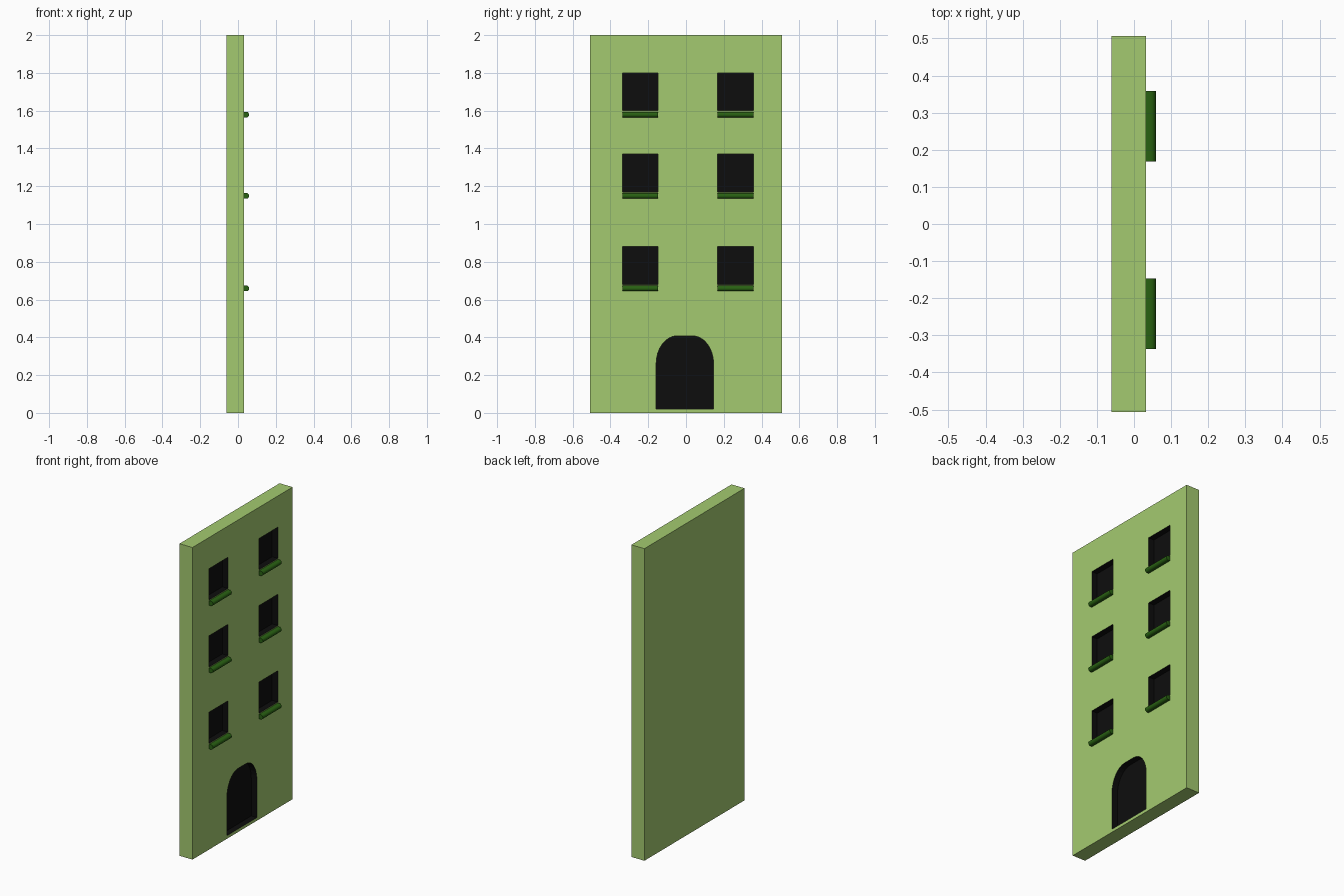
import bpy, bmesh
from math import sin, cos, pi

if "Cube" in bpy.data.objects:
    bpy.data.objects.remove(bpy.data.objects["Cube"])


def material(name, rgb):
    m = bpy.data.materials.new(name)
    m.diffuse_color = (*rgb, 1)
    m.use_nodes = True
    m.node_tree.nodes["Principled BSDF"].inputs["Base Color"].default_value = m.diffuse_color
    return m


def new_object(name, bm, mats=()):
    bmesh.ops.recalc_face_normals(bm, faces=bm.faces)
    me = bpy.data.meshes.new(name)
    bm.to_mesh(me)
    bm.free()
    ob = bpy.data.objects.new(name, me)
    bpy.context.collection.objects.link(ob)
    for m in mats:
        me.materials.append(m)
    return ob


def extrude(bm, points, offset):
    face = bm.faces.new([bm.verts.new(p) for p in points])
    new = bmesh.ops.extrude_face_region(bm, geom=[face])["geom"]
    bmesh.ops.translate(bm, vec=offset,
                        verts=[v for v in new if isinstance(v, bmesh.types.BMVert)])


def rect(x, y0, y1, z0, z1):
    return [(x, y0, z0), (x, y1, z0), (x, y1, z1), (x, y0, z1)]


green = material("wall_green", (0.37, 0.59, 0.16))
dark_green = material("sill_green", (0.022, 0.12, 0.006))
black = material("opening_black", (0.004, 0.004, 0.004))

BACK, FRONT, DEPTH = -0.06, 0.032, 0.04
COLUMNS = [(-0.337, -0.147), (0.168, 0.358)]
FLOORS = [0.68, 1.17, 1.60]

# Wall slab
bm = bmesh.new()
extrude(bm, rect(BACK, -0.507, 0.507, 0, 2), (FRONT - BACK, 0, 0))
wall = new_object("wall", bm, (green, black))

# Cutter for window recesses and arched doorway
bm = bmesh.new()
inner, out = FRONT - DEPTH, (DEPTH + 0.05, 0, 0)
for z in FLOORS:
    for y0, y1 in COLUMNS:
        extrude(bm, rect(inner, y0, y1, z, z + 0.2), out)
arch = [(0.04 + 0.112 * cos(a), 0.26 + 0.148 * sin(a))
        for a in (i * pi / 16 for i in range(9))]
half = [(0.152, 0.02)] + arch
outline = half + [(-y, z) for y, z in reversed(half)]
extrude(bm, [(inner, y - 0.006, z) for y, z in outline], out)
cutter = new_object("openings_cutter", bm)
cutter.hide_render = True

mod = wall.modifiers.new("openings", "BOOLEAN")
mod.operation = "DIFFERENCE"
mod.solver = "EXACT"
mod.object = cutter
dg = bpy.context.evaluated_depsgraph_get()
wall.data = bpy.data.meshes.new_from_object(wall.evaluated_get(dg))
wall.modifiers.clear()
bpy.data.objects.remove(cutter)

# Black lining of the recesses
wall.data.materials.clear()
wall.data.materials.append(green)
wall.data.materials.append(black)
for p in wall.data.polygons:
    x, y, z = p.center
    recessed = BACK + 0.01 < x < FRONT - 0.005 and abs(y) < 0.45 and 0.01 < z < 1.95
    p.material_index = 1 if recessed else 0

# Rounded window sills
for level, z in enumerate(FLOORS, 1):
    for side, (y0, y1) in zip(("left", "right"), COLUMNS):
        bm = bmesh.new()
        zc, r = z - 0.021, 0.015
        profile = [(FRONT - 0.002, zc - r)]
        profile += [(0.044 + r * cos(a), zc + r * sin(a))
                    for a in (-pi / 2 + i * pi / 10 for i in range(11))]
        profile += [(FRONT - 0.002, zc + r)]
        extrude(bm, [(px, y0, pz) for px, pz in profile], (0, y1 - y0, 0))
        sill = new_object(f"window_sill_{level}_{side}", bm, (dark_green,))
        bpy.ops.object.select_all(action="DESELECT")
        sill.select_set(True)
        bpy.context.view_layer.objects.active = sill
        bpy.ops.object.shade_smooth_by_angle()
